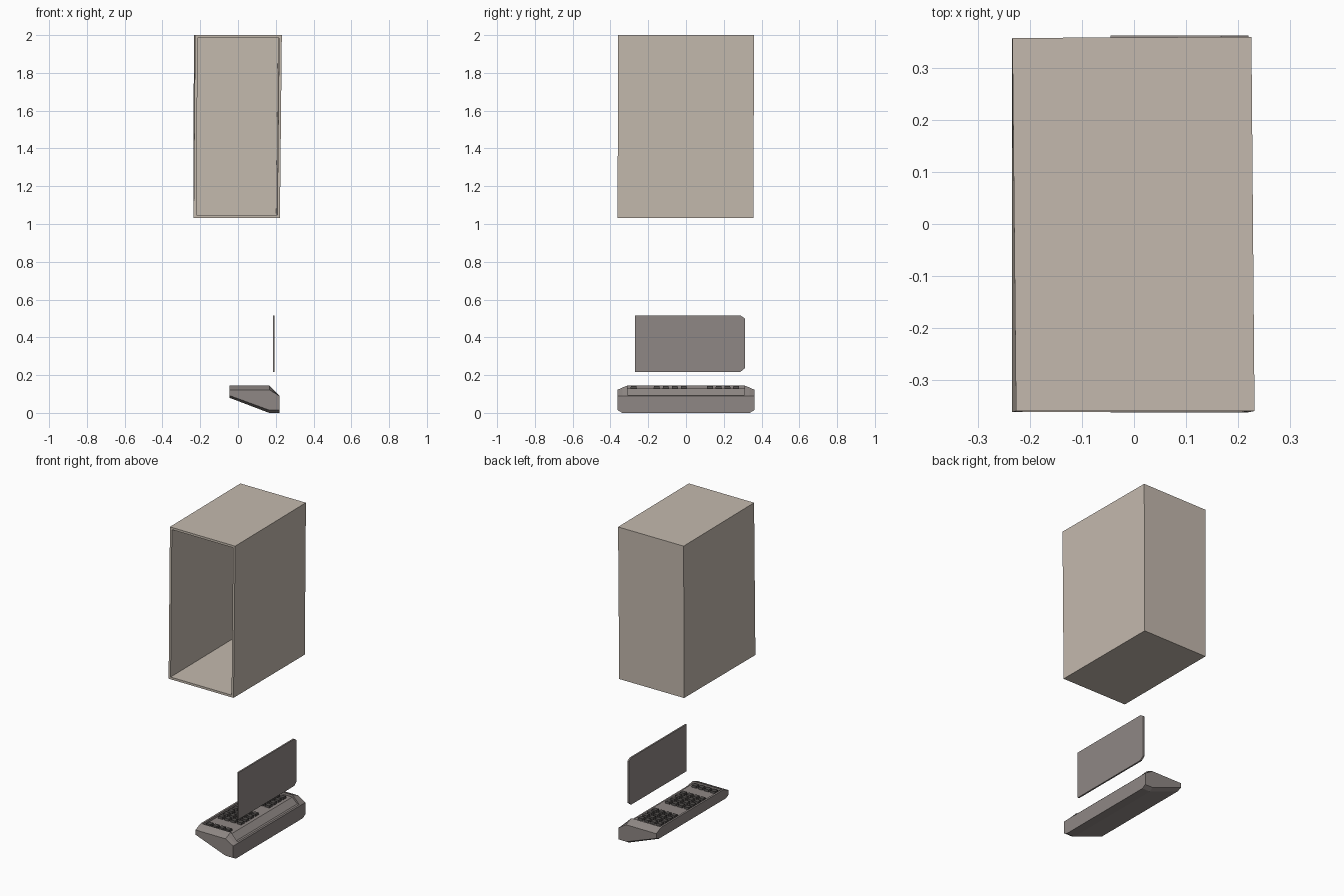
import bpy, bmesh
from mathutils import Vector

if "Cube" in bpy.data.objects:
    bpy.data.objects.remove(bpy.data.objects["Cube"])


def material(name, rgb):
    m = bpy.data.materials.new(name)
    m.diffuse_color = (*rgb, 1.0)
    m.use_nodes = True
    m.node_tree.nodes["Principled BSDF"].inputs["Base Color"].default_value = m.diffuse_color
    return m


TAN = material("warm_beige", (0.55, 0.485, 0.42))
GREY = material("warm_grey", (0.275, 0.245, 0.233))
DARK = material("dark_grey", (0.08, 0.073, 0.07))


def finish(bm, name, mat):
    bmesh.ops.recalc_face_normals(bm, faces=bm.faces)
    me = bpy.data.meshes.new(name)
    bm.to_mesh(me)
    bm.free()
    me.materials.append(mat)
    ob = bpy.data.objects.new(name, me)
    bpy.context.collection.objects.link(ob)
    return ob


def loft(name, sections, mat):
    """Join rings of equal length and cap both ends."""
    bm = bmesh.new()
    rings = [[bm.verts.new(p) for p in s] for s in sections]
    n = len(rings[0])
    for a, b in zip(rings, rings[1:]):
        for i in range(n):
            j = (i + 1) % n
            bm.faces.new((a[i], a[j], b[j], b[i]))
    bm.faces.new(rings[0])
    bm.faces.new(rings[-1])
    return finish(bm, name, mat)


def along_y(profile, y):
    return [(x, y, z) for x, z in profile]


# Casing: slightly skewed open-fronted box
bm = bmesh.new()
front = [bm.verts.new(p) for p in ((-0.235, -0.362, 1.033), (0.222, -0.362, 1.033),
                                   (0.232, -0.36, 2.0), (-0.227, -0.36, 2.0))]
back = [bm.verts.new(p) for p in ((-0.235, 0.355, 1.033), (0.22, 0.357, 1.033),
                                  (0.226, 0.36, 2.0), (-0.234, 0.358, 2.0))]
mouth = bm.faces.new(front)
bm.faces.new(back[::-1])
for i in range(4):
    j = (i + 1) % 4
    bm.faces.new((front[j], front[i], back[i], back[j]))
bmesh.ops.recalc_face_normals(bm, faces=bm.faces)
bmesh.ops.inset_region(bm, faces=[mouth], thickness=0.014, use_even_offset=True)
ext = bmesh.ops.extrude_face_region(bm, geom=[mouth])
moved = [v for v in ext["geom"] if isinstance(v, bmesh.types.BMVert)]
bmesh.ops.translate(bm, verts=moved, vec=Vector((-0.006, 0.70, 0)))
if mouth.is_valid:
    bm.faces.remove(mouth)
finish(bm, "casing", TAN)

# Upright panel with two clipped corners
panel = [(-0.27, 0.217), (0.288, 0.217), (0.312, 0.237),
         (0.312, 0.5), (0.29, 0.515), (-0.27, 0.515)]
loft("upright_panel", [[(x, y, z) for y, z in panel] for x in (0.184, 0.194)], GREY)


# Keyboard body: wedge profile with chamfered ends
def body_profile(top, lift):
    return [(-0.045, top), (0.167, top), (0.22, 0.09),
            (0.22, lift), (0.165, lift), (-0.045, 0.08 + lift * 0.8)]


steps = [(0.363, 0.122, 0.015), (0.337, 0.134, 0.0), (0.312, 0.144, 0.0)]
sections = [along_y(body_profile(t, l), -y) for y, t, l in steps]
sections += [along_y(body_profile(t, l), y) for y, t, l in reversed(steps)]
body = loft("keyboard_body", sections, GREY)

# Recessed tray, open over the sloped rear edge
tray = [(-0.033, 0.25), (-0.033, 0.13), (0.165, 0.13), (0.2, 0.096), (0.3, 0.096), (0.3, 0.25)]
cutter = loft("tray_cutter", [along_y(tray, -0.31), along_y(tray, 0.31)], GREY)
cutter.hide_render = True
cutter.hide_set(True)
cut = body.modifiers.new("tray_recess", "BOOLEAN")
cut.operation = "DIFFERENCE"
cut.object = cutter
cut.solver = "EXACT"

# Keys: one single column and two blocks
columns = [-0.277] + [-0.155 + 0.048 * i for i in range(4)] + [0.127 + 0.046 * i for i in range(4)]
bm = bmesh.new()
for y in columns:
    for row in range(4):
        x = -0.005 + row * 0.044
        lower, upper = [[bm.verts.new((x + sx * h, y + sy * h, z))
                         for sx, sy in ((-1, -1), (1, -1), (1, 1), (-1, 1))]
                        for h, z in ((0.0165, 0.129), (0.0145, 0.143))]
        bm.faces.new(upper)
        bm.faces.new(lower[::-1])
        for i in range(4):
            j = (i + 1) % 4
            bm.faces.new((lower[i], lower[j], upper[j], upper[i]))
finish(bm, "keys", DARK)
